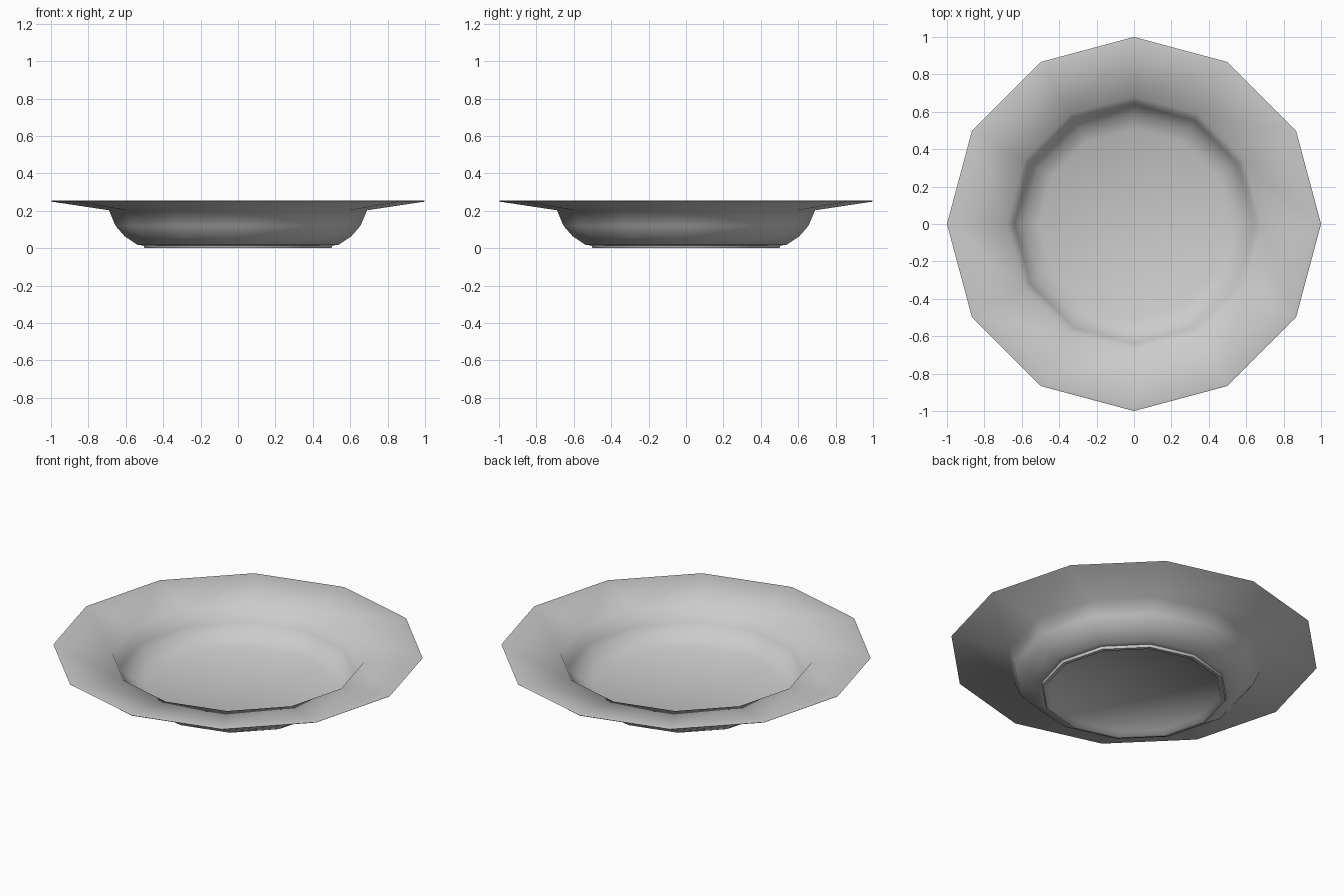
import bpy, bmesh, math

if "Cube" in bpy.data.objects:
    bpy.data.objects.remove(bpy.data.objects["Cube"])

SIDES = 12

# Closed half-profile (radius, height): underside from the centre out, then the top back in
profile = [
    (0.0, 0.022), (0.465, 0.022), (0.48, 0.0), (0.50, 0.0), (0.505, 0.015),   # recessed base and foot ring
    (0.535, 0.017), (0.605, 0.063), (0.655, 0.12), (0.69, 0.203),             # bowl outside
    (0.995, 0.249), (1.0, 0.253), (0.985, 0.256),                             # rim edge
    (0.68, 0.213), (0.64, 0.13), (0.59, 0.078), (0.51, 0.042), (0.0, 0.036),  # bowl inside
]

# Spin the profile into a twelve-sided soup plate
bm = bmesh.new()
verts = [bm.verts.new((r, 0, z)) for r, z in profile]
edges = [bm.edges.new(pair) for pair in zip(verts, verts[1:])]
bmesh.ops.spin(bm, geom=verts + edges, cent=(0, 0, 0), axis=(0, 0, 1),
               angle=math.tau, steps=SIDES, use_duplicate=False)
bmesh.ops.remove_doubles(bm, verts=bm.verts, dist=1e-4)
bmesh.ops.recalc_face_normals(bm, faces=bm.faces)

mesh = bpy.data.meshes.new("soup_plate")
bm.to_mesh(mesh)
bm.free()
plate = bpy.data.objects.new("soup_plate", mesh)
bpy.context.collection.objects.link(plate)

# Soft shading across the bowl, crisp at the rim edge
bpy.context.view_layer.objects.active = plate
plate.select_set(True)
bpy.ops.object.shade_smooth_by_angle(angle=math.radians(62))
